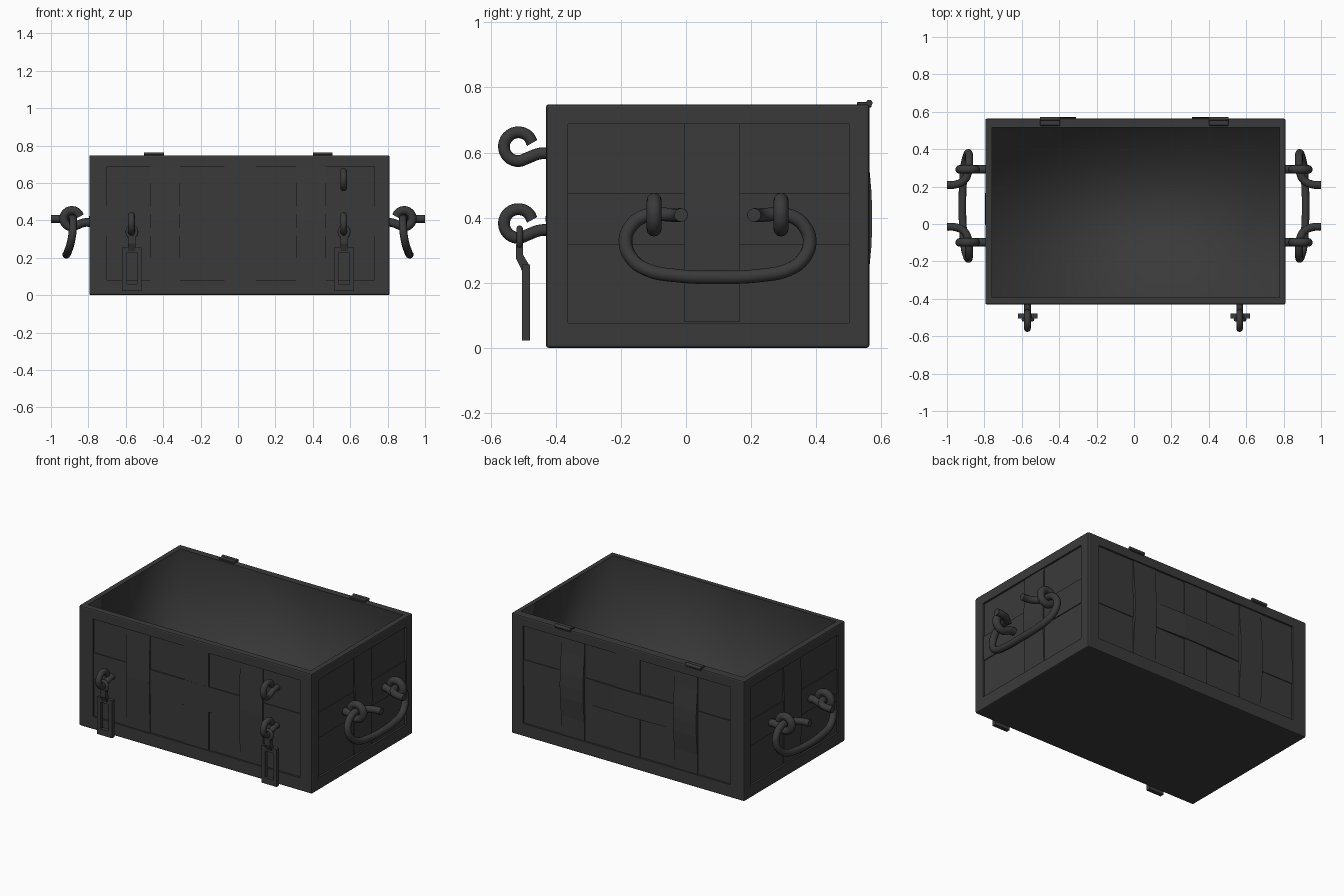
import bpy, bmesh
from math import cos, sin, radians, pi
from mathutils import Vector

if "Cube" in bpy.data.objects:
    bpy.data.objects.remove(bpy.data.objects["Cube"])

iron = bpy.data.materials.new("dark_iron")
iron.diffuse_color = (0.042, 0.042, 0.042, 1)
iron.use_nodes = True
iron.node_tree.nodes["Principled BSDF"].inputs["Base Color"].default_value = iron.diffuse_color

X0, X1, Y0, Y1, H = -0.795, 0.81, -0.43, 0.563, 0.748
D = 0.012  # depth of the recessed panels


def prism(name, profile, w0, w1, place):
    """Solid made by sweeping a 2D profile from w0 to w1; place(a, b, w) -> xyz."""
    bm = bmesh.new()
    rings = [[bm.verts.new(place(a, b, w)) for a, b in profile] for w in (w0, w1)]
    bm.faces.new(rings[0])
    bm.faces.new(rings[1][::-1])
    n = len(profile)
    for i in range(n):
        j = (i + 1) % n
        bm.faces.new((rings[0][i], rings[0][j], rings[1][j], rings[1][i]))
    bmesh.ops.recalc_face_normals(bm, faces=bm.faces)
    me = bpy.data.meshes.new(name)
    bm.to_mesh(me)
    bm.free()
    me.materials.append(iron)
    ob = bpy.data.objects.new(name, me)
    bpy.context.collection.objects.link(ob)
    return ob


def box(name, x0, x1, y0, y1, z0, z1):
    return prism(name, [(y0, z0), (y1, z0), (y1, z1), (y0, z1)], x0, x1,
                 lambda a, b, w: (w, a, b))


def activate(ob):
    bpy.ops.object.select_all(action='DESELECT')
    ob.select_set(True)
    bpy.context.view_layer.objects.active = ob


def bevel(ob, width, segments=1):
    m = ob.modifiers.new("bevel", 'BEVEL')
    m.width, m.segments = width, segments
    activate(ob)
    bpy.ops.object.modifier_apply(modifier=m.name)


def tube(name, pts, radius, cyclic=False):
    cu = bpy.data.curves.new(name, 'CURVE')
    cu.dimensions = '3D'
    cu.bevel_depth, cu.bevel_resolution = radius, 4
    cu.resolution_u, cu.use_fill_caps = 6, True
    sp = cu.splines.new('BEZIER')
    sp.bezier_points.add(len(pts) - 1)
    for p, co in zip(sp.bezier_points, pts):
        p.co = co
        p.handle_left_type = p.handle_right_type = 'AUTO'
    sp.use_cyclic_u = cyclic
    cu.materials.append(iron)
    ob = bpy.data.objects.new(name, cu)
    bpy.context.collection.objects.link(ob)
    activate(ob)
    bpy.ops.object.convert(target='MESH')
    bpy.ops.object.shade_smooth_by_angle(angle=radians(45))
    return ob


# Chest body: bevelled box with a cavity and a recess in each wall
body = box("chest_body", X0, X1, Y0, Y1, 0, H)
bevel(body, 0.008, 2)
cutters = [
    box("cavity", X0 + 0.037, X1 - 0.033, Y0 + 0.036, Y1 - 0.048, 0.04, 1),
    box("front_recess", -0.70, 0.73, Y0 - 0.1, Y0 + D, 0.08, 0.688),
    box("back_recess", -0.70, 0.73, Y1 - D, Y1 + 0.1, 0.08, 0.688),
    box("right_recess", X1 - D, X1 + 0.1, -0.363, 0.50, 0.077, 0.687),
    box("left_recess", X0 - 0.1, X0 + D, -0.363, 0.50, 0.077, 0.687),
]
for c in cutters:
    m = body.modifiers.new("cut", 'BOOLEAN')
    m.operation, m.object, m.solver = 'DIFFERENCE', c, 'EXACT'
    activate(body)
    bpy.ops.object.modifier_apply(modifier=m.name)
for c in cutters:
    bpy.data.objects.remove(c)
# Soft shading inside the cavity only
for f in body.data.polygons:
    c = f.center
    if X0 + 0.03 < c.x < X1 - 0.03 and Y0 + 0.03 < c.y < Y1 - 0.03 and 0.03 < c.z < H - 0.01:
        f.use_smooth = True


# Woven straps lying in the recesses
WALLS = {
    "front": lambda u, v, h: (u, Y0 + D - h, v),
    "back": lambda u, v, h: (u, Y1 - D + h, v),
    "right": lambda u, v, h: (X1 - D + h, u, v),
    "left": lambda u, v, h: (X0 + D - h, u, v),
}
ZB, ZT, Z0, Z1 = 0.08, 0.687, 0.318, 0.475


def strap(name, wall, upright, w0, w1, top):
    """top: (position, height) points of the outer surface along the strap."""
    fn = WALLS[wall]
    profile = top + [(top[-1][0], -0.004), (top[0][0], -0.004)]
    place = (lambda a, b, w: fn(w, a, b)) if upright else (lambda a, b, w: fn(a, w, b))
    prism(name, profile, w0, w1, place)


def over(h):
    return [(ZB, 0.005), (0.2, 0.008), (Z0, h), (0.397, h + 0.002), (Z1, h), (0.6, 0.008), (ZT, 0.005)]


for wall, peak in (("front", 0.011), ("back", 0.019)):
    for i, x in enumerate((-0.39, 0.39)):
        strap(f"{wall}_upright_strap_{i}", wall, True, x - 0.08, x + 0.08, over(peak))
    strap(wall + "_centre_strap", wall, True, -0.072, 0.095, [(ZB, 0.006), (ZT, 0.006)])
    mid = 0.0065 if wall == "front" else 0.013
    strap(wall + "_cross_strap", wall, False, Z0, Z1,
          [(-0.70, 0.005), (-0.47, 0.004), (-0.31, 0.004), (-0.072, mid),
           (0.095, mid), (0.31, 0.004), (0.47, 0.004), (0.73, 0.005)])
for wall in ("left", "right"):
    strap(wall + "_upright_strap", wall, True, -0.005, 0.165, over(0.011))
    strap(wall + "_cross_strap", wall, False, Z0, Z1, [(-0.363, 0.005), (0.50, 0.005)])


# Open eyelets bent from round rod
def eyelet(name, radius, zc, place, reach=0.085):
    pts = [(-0.015, -0.021), (0.018, -0.021)]
    for a in range(-55, -346, -29):
        pts.append((reach - 0.044 * cos(radians(a)), 0.044 * sin(radians(a))))
    tube(name, [place(d, zc + z) for d, z in pts], radius)


for name, x, z in (("left_lower", -0.57, 0.382), ("right_lower", 0.565, 0.382), ("right_upper", 0.565, 0.618)):
    eyelet(name + "_front_eyelet", 0.018, z, lambda d, zz: (x, Y0 - d, zz))

# Hanging hasps: loop, cranked neck and slotted plate
for side, x in (("left", -0.567), ("right", 0.567)):
    tube(side + "_hasp_loop", [(x + 0.024 * cos(k * pi / 4), -0.511, 0.338 + 0.028 * sin(k * pi / 4))
                               for k in range(8)], 0.010, True)
    prism(side + "_hasp_neck",
          [(-0.522, 0.318), (-0.522, 0.275), (-0.503, 0.235), (-0.479, 0.235), (-0.479, 0.25), (-0.50, 0.285), (-0.50, 0.318)],
          x - 0.02, x + 0.02, lambda a, b, w: (w, a, b))
    for part, a, b, z0, z1 in (("left_bar", -0.052, -0.029, 0.022, 0.256), ("right_bar", 0.029, 0.052, 0.022, 0.256),
                               ("bottom_bar", -0.029, 0.029, 0.022, 0.06), ("top_bar", -0.029, 0.029, 0.226, 0.256)):
        box(f"{side}_hasp_{part}", x + a, x + b, -0.504, -0.479, z0, z1)

# Carrying handles with their eyelets, mirrored left and right
half = [(1.0, -0.015, 0.408), (0.955, -0.017, 0.408), (0.908, -0.04, 0.408), (0.886, -0.085, 0.410),
        (0.882, -0.135, 0.402), (0.882, -0.172, 0.37), (0.886, -0.186, 0.325), (0.896, -0.165, 0.272),
        (0.907, -0.12, 0.24), (0.914, -0.03, 0.222)]
YC = 0.097
path = half + [(0.918, YC, 0.217)] + [(x, 2 * YC - y, z) for x, y, z in reversed(half)]
for side, s in (("left", -1), ("right", 1)):
    tube(side + "_handle", [(s * x, y, z) for x, y, z in path], 0.021)
    for end, y in (("front", -0.098), ("rear", 0.292)):
        eyelet(f"{side}_{end}_handle_eyelet", 0.023, 0.409, lambda d, zz: (s * (0.803 + d), y, zz))

# Hinge leaves and knuckles on the back rim
for side, x in (("left", -0.449), ("right", 0.453)):
    bevel(box(side + "_hinge_leaf", x - 0.053, x + 0.053, 0.525, 0.57, 0.738, 0.756), 0.003)
    tube(side + "_hinge_knuckle", [(x - 0.053, 0.563, 0.752), (x + 0.053, 0.563, 0.752)], 0.010)
